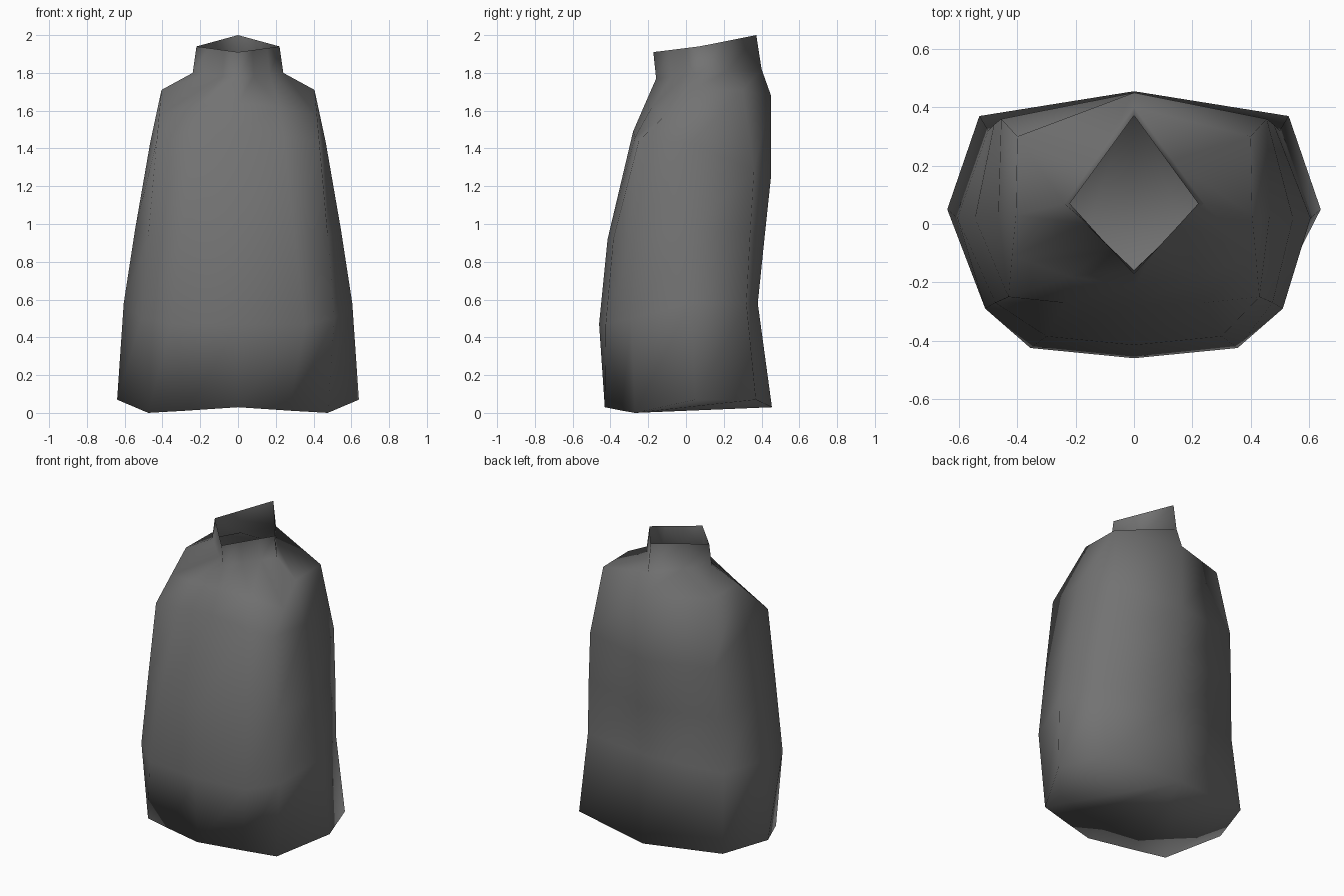
import bpy
import bmesh

cube = bpy.data.objects.get("Cube")
if cube:
    bpy.data.objects.remove(cube, do_unlink=True)

# One dark grey cloth material
grey = bpy.data.materials.new("dark_grey_cloth")
grey.use_nodes = True
colour = (0.17, 0.17, 0.17, 1.0)
grey.diffuse_color = colour
grey.node_tree.nodes["Principled BSDF"].inputs["Base Color"].default_value = colour


def full_ring(half):
    """Mirror a half ring running from front centre round the left to back centre."""
    return half + [(-x, y, z) for x, y, z in reversed(half[1:-1])]


def lerp(a, b, t):
    return tuple(p + (q - p) * t for p, q in zip(a, b))


def diamond(front, side, back):
    """Half ring of a four-sided opening, with extra points along its edges."""
    return [front, lerp(front, side, 0.35), lerp(front, side, 0.7),
            side, lerp(side, back, 0.45), back]


# Each ring: front, two front corners, side, back corner, back; hem to collar rim
garment_rings = [
    [(0, -0.43, 0.03), (0.27, -0.34, 0.012), (0.475, -0.27, 0.0),
     (0.64, 0.05, 0.07), (0.53, 0.37, 0.07), (0, 0.455, 0.03)],
    [(0, -0.46, 0.47), (0.355, -0.425, 0.47), (0.51, -0.29, 0.50),
     (0.605, 0.02, 0.58), (0.50, 0.32, 0.58), (0, 0.38, 0.58)],
    [(0, -0.415, 0.92), (0.30, -0.385, 0.92), (0.475, -0.27, 0.94),
     (0.545, 0.02, 0.97), (0.48, 0.34, 0.95), (0, 0.415, 0.92)],
    [(0, -0.28, 1.49), (0.24, -0.27, 1.46), (0.43, -0.25, 1.44),
     (0.465, 0.03, 1.43), (0.455, 0.36, 1.28), (0, 0.45, 1.25)],
    [(0, -0.215, 1.64), (0.22, -0.18, 1.62), (0.418, -0.11, 1.575),
     (0.405, 0.03, 1.71), (0.40, 0.30, 1.71), (0, 0.45, 1.68)],
    diamond((0, -0.158, 1.77), (0.24, 0.07, 1.80), (0, 0.40, 1.82)),
    diamond((0, -0.173, 1.91), (0.22, 0.07, 1.94), (0, 0.372, 2.0)),
]

bm = bmesh.new()
rings = [[bm.verts.new(p) for p in full_ring(h)] for h in garment_rings]

# Walls and open collar
for low, high in zip(rings, rings[1:]):
    n = len(low)
    for i in range(n):
        j = (i + 1) % n
        bm.faces.new((low[i], low[j], high[j], high[i]))

# Underside, folded from the front corners to the back
hem = rings[0]
for a, b, c in [(0, 1, 5), (1, 2, 5), (2, 4, 5), (2, 3, 4)]:
    bm.faces.new((hem[c], hem[b], hem[a]))
    bm.faces.new((hem[-a], hem[-b], hem[-c]))

for f in bm.faces:
    f.smooth = True
bmesh.ops.recalc_face_normals(bm, faces=bm.faces)
mesh = bpy.data.meshes.new("garment")
bm.to_mesh(mesh)
bm.free()
mesh.materials.append(grey)
garment = bpy.data.objects.new("garment", mesh)
bpy.context.collection.objects.link(garment)
